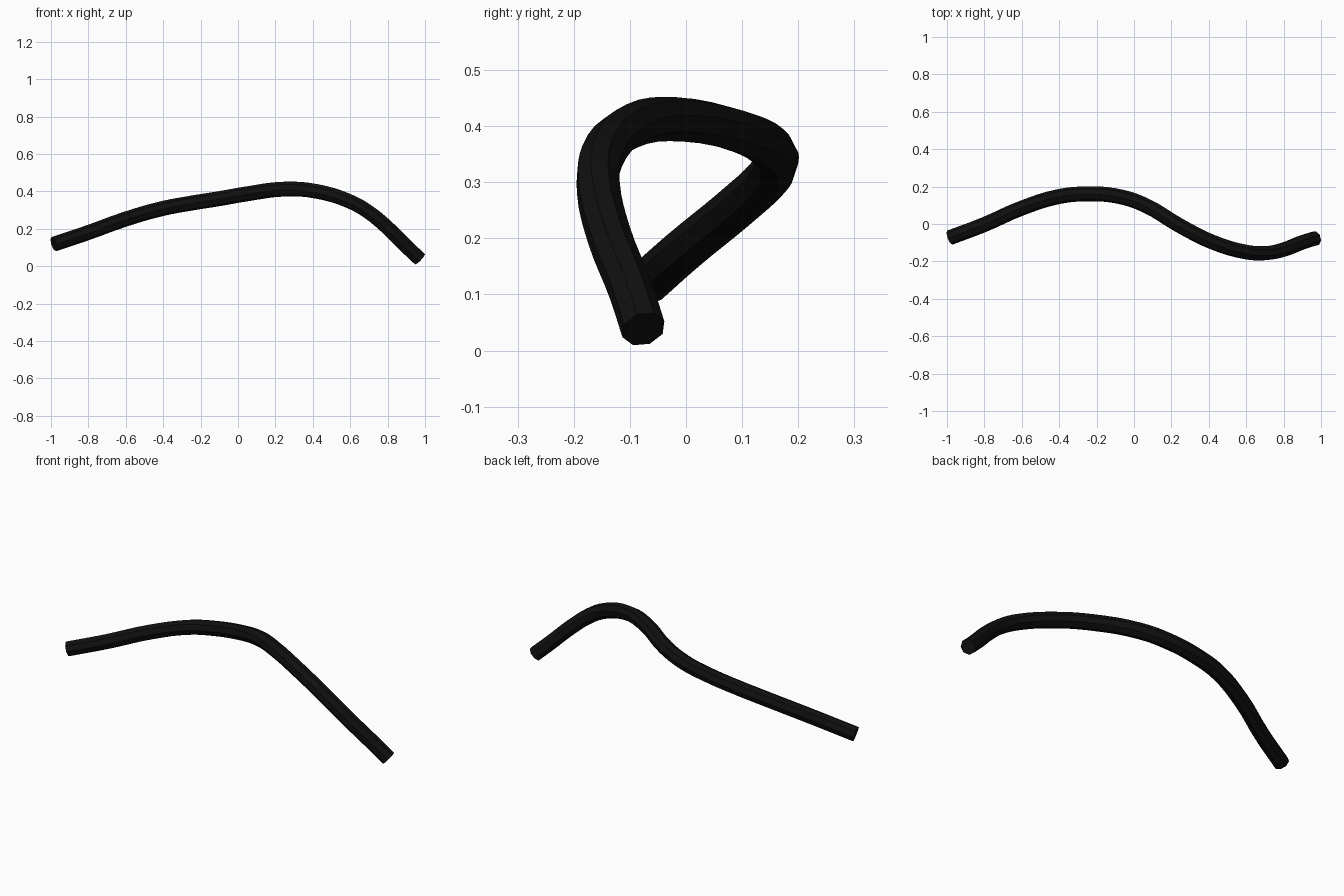
import bpy

if "Cube" in bpy.data.objects:
    bpy.data.objects.remove(bpy.data.objects["Cube"])

# Centre line of the bent bar
path = [(-0.985, -0.073, 0.118), (-0.8, -0.003, 0.18), (-0.6, 0.085, 0.252),
        (-0.4, 0.147, 0.309), (-0.25, 0.161, 0.337), (-0.1, 0.151, 0.361),
        (0.05, 0.105, 0.387), (0.25, -0.012, 0.412), (0.42, -0.097, 0.4),
        (0.6, -0.15, 0.345), (0.7, -0.156, 0.288), (0.8, -0.137, 0.205),
        (0.9, -0.098, 0.106), (0.972, -0.076, 0.038)]

# Round bar swept along the path, with closed ends
curve = bpy.data.curves.new("bent_bar", 'CURVE')
curve.dimensions = '3D'
curve.bevel_depth = 0.04
curve.bevel_resolution = 2
curve.use_fill_caps = True
spline = curve.splines.new('BEZIER')
spline.resolution_u = 4
spline.bezier_points.add(len(path) - 1)
for point, co in zip(spline.bezier_points, path):
    point.co = co
    point.handle_left_type = point.handle_right_type = 'AUTO'
bar = bpy.data.objects.new("bent_bar", curve)
bpy.context.collection.objects.link(bar)

# Mesh with smooth sides and sharp ends
bpy.context.view_layer.objects.active = bar
bar.select_set(True)
bpy.ops.object.convert(target='MESH')
bar = bpy.context.object
bpy.ops.object.shade_smooth_by_angle()

# Black finish
black = bpy.data.materials.new("black")
black.diffuse_color = (0.005, 0.005, 0.005, 1)
black.use_nodes = True
black.node_tree.nodes["Principled BSDF"].inputs["Base Color"].default_value = black.diffuse_color
bar.data.materials.clear()
bar.data.materials.append(black)
